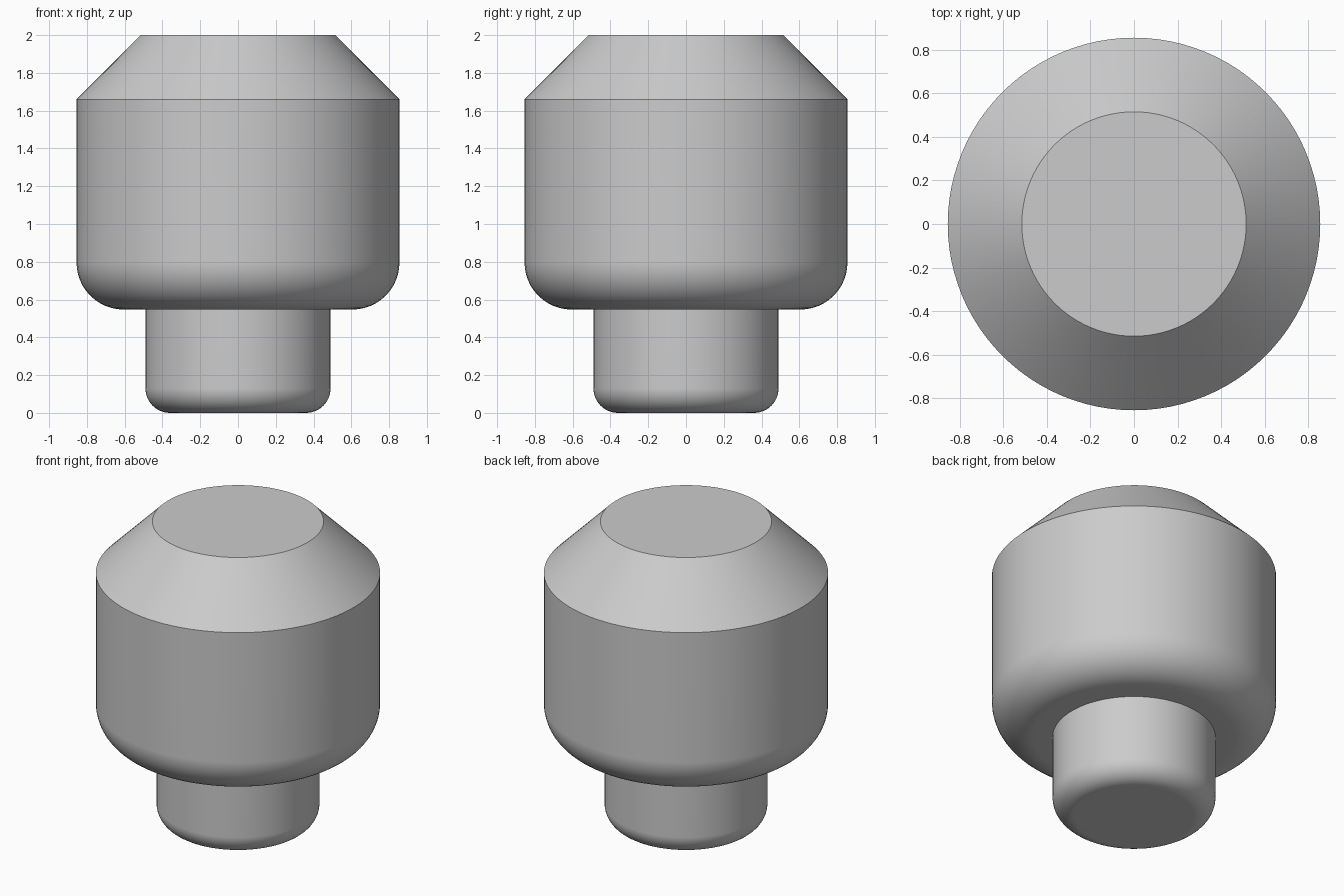
import bpy
import bmesh
from math import sin, cos, pi, radians

SEGMENTS = 96

cube = bpy.data.objects.get("Cube")
if cube:
    bpy.data.objects.remove(cube)

# Single grey finish
grey = bpy.data.materials.new("plain_grey")
grey.use_nodes = True
colour = (0.6, 0.6, 0.6, 1)
grey.diffuse_color = colour
grey.node_tree.nodes["Principled BSDF"].inputs["Base Color"].default_value = colour


def rounded_corner(outer, bottom, radius, steps=12):
    """Quarter arc from the underside up to the vertical wall."""
    return [(outer - radius + radius * sin(a), bottom + radius - radius * cos(a))
            for a in (i * pi / 2 / steps for i in range(steps + 1))]


def lathe(name, profile):
    """Revolve a radius/height profile about z and cap both ends."""
    bm = bmesh.new()
    rings = []
    for r, z in profile:
        rings.append([bm.verts.new((r * cos(a), r * sin(a), z))
                      for a in (2 * pi * i / SEGMENTS for i in range(SEGMENTS))])
    for low, high in zip(rings, rings[1:]):
        for i in range(SEGMENTS):
            j = (i + 1) % SEGMENTS
            bm.faces.new((low[i], low[j], high[j], high[i]))
    bm.faces.new(rings[0][::-1])
    bm.faces.new(rings[-1])
    mesh = bpy.data.meshes.new(name)
    bm.to_mesh(mesh)
    bm.free()
    mesh.materials.append(grey)
    obj = bpy.data.objects.new(name, mesh)
    bpy.context.collection.objects.link(obj)
    bpy.ops.object.select_all(action="DESELECT")
    obj.select_set(True)
    bpy.context.view_layer.objects.active = obj
    bpy.ops.object.shade_smooth_by_angle(angle=radians(30))
    # Keep the flat areas next to the fillets evenly shaded
    weighted = obj.modifiers.new("even_shading", "WEIGHTED_NORMAL")
    weighted.keep_sharp = True
    return obj


# Stem with a rounded foot, wide body with a rounded underside, chamfered top
stem_radius = 0.49
body_radius = 0.855
body_bottom = 0.547
profile = rounded_corner(stem_radius, 0, 0.13)
profile.append((stem_radius, body_bottom))
profile += rounded_corner(body_radius, body_bottom, 0.25)
profile += [(body_radius, 1.66), (0.515, 2.0)]
lathe("stemmed_knob", profile)
